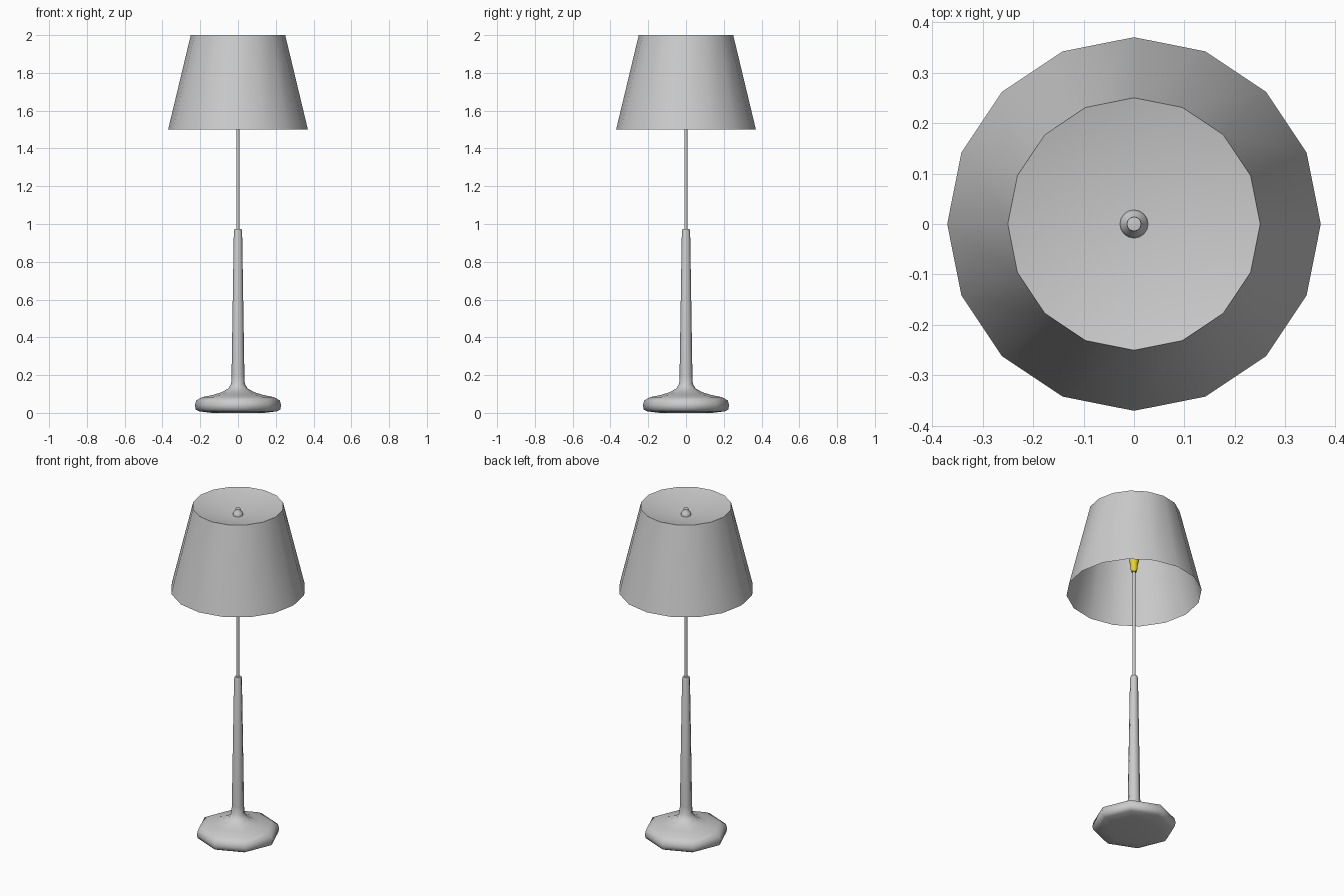
import bpy, bmesh, math

if "Cube" in bpy.data.objects:
    bpy.data.objects.remove(bpy.data.objects["Cube"])


def lathe(name, profile, sides, color=None, angle=55):
    """Spin (radius, z) points around the z axis; radius 0 makes a pole."""
    bm = bmesh.new()
    rings = []
    for r, z in profile:
        if r == 0:
            rings.append([bm.verts.new((0, 0, z))])
        else:
            rings.append([bm.verts.new((r * math.cos(2 * math.pi * i / sides),
                                        r * math.sin(2 * math.pi * i / sides), z))
                          for i in range(sides)])
    for a, b in zip(rings, rings[1:]):
        for i in range(sides):
            j = (i + 1) % sides
            if len(a) == 1:
                bm.faces.new((a[0], b[j], b[i]))
            elif len(b) == 1:
                bm.faces.new((a[i], a[j], b[0]))
            else:
                bm.faces.new((a[i], a[j], b[j], b[i]))
    mesh = bpy.data.meshes.new(name)
    bm.to_mesh(mesh)
    bm.free()
    obj = bpy.data.objects.new(name, mesh)
    bpy.context.collection.objects.link(obj)
    if color:
        mat = bpy.data.materials.new(name + "_material")
        mat.diffuse_color = color
        mat.use_nodes = True
        mat.node_tree.nodes["Principled BSDF"].inputs["Base Color"].default_value = mat.diffuse_color
        mesh.materials.append(mat)
    bpy.ops.object.select_all(action='DESELECT')
    obj.select_set(True)
    bpy.context.view_layer.objects.active = obj
    bpy.ops.object.shade_smooth_by_angle(angle=math.radians(angle))
    return obj


# Eight-sided foot flowing into the tapered column
lathe("base_and_column", [
    (0, 0.005), (0.14, 0.0), (0.205, 0.008), (0.224, 0.018), (0.228, 0.04),
    (0.222, 0.066), (0.19, 0.083), (0.13, 0.096), (0.085, 0.11),
    (0.05, 0.13), (0.036, 0.155), (0.034, 0.2), (0.022, 0.96),
    (0.018, 0.973), (0, 0.974)], 8)

# Thin upper rod
lathe("rod", [(0, 0.96), (0.008, 0.96), (0.008, 1.64), (0, 1.64)], 12)

# Yellow bulb socket
lathe("socket", [(0, 1.63), (0.014, 1.63), (0.019, 1.65), (0.021, 1.68),
                 (0.028, 1.70), (0.028, 1.73), (0, 1.73)], 16,
      (0.8, 0.65, 0.03, 1))

# Stem carrying the shade
lathe("shade_stem", [(0, 1.73), (0.012, 1.73), (0.012, 1.95), (0, 1.95)], 12)

# Sixteen-sided shade with a shallow dished top
lathe("shade", [(0.37, 1.5), (0.25, 2.0), (0, 1.94)], 16)

# Finial on top of the dish
lathe("finial", [(0.028, 1.94), (0.028, 1.95), (0.024, 1.965),
                 (0.015, 1.973), (0.014, 1.985), (0, 1.987)], 16)
